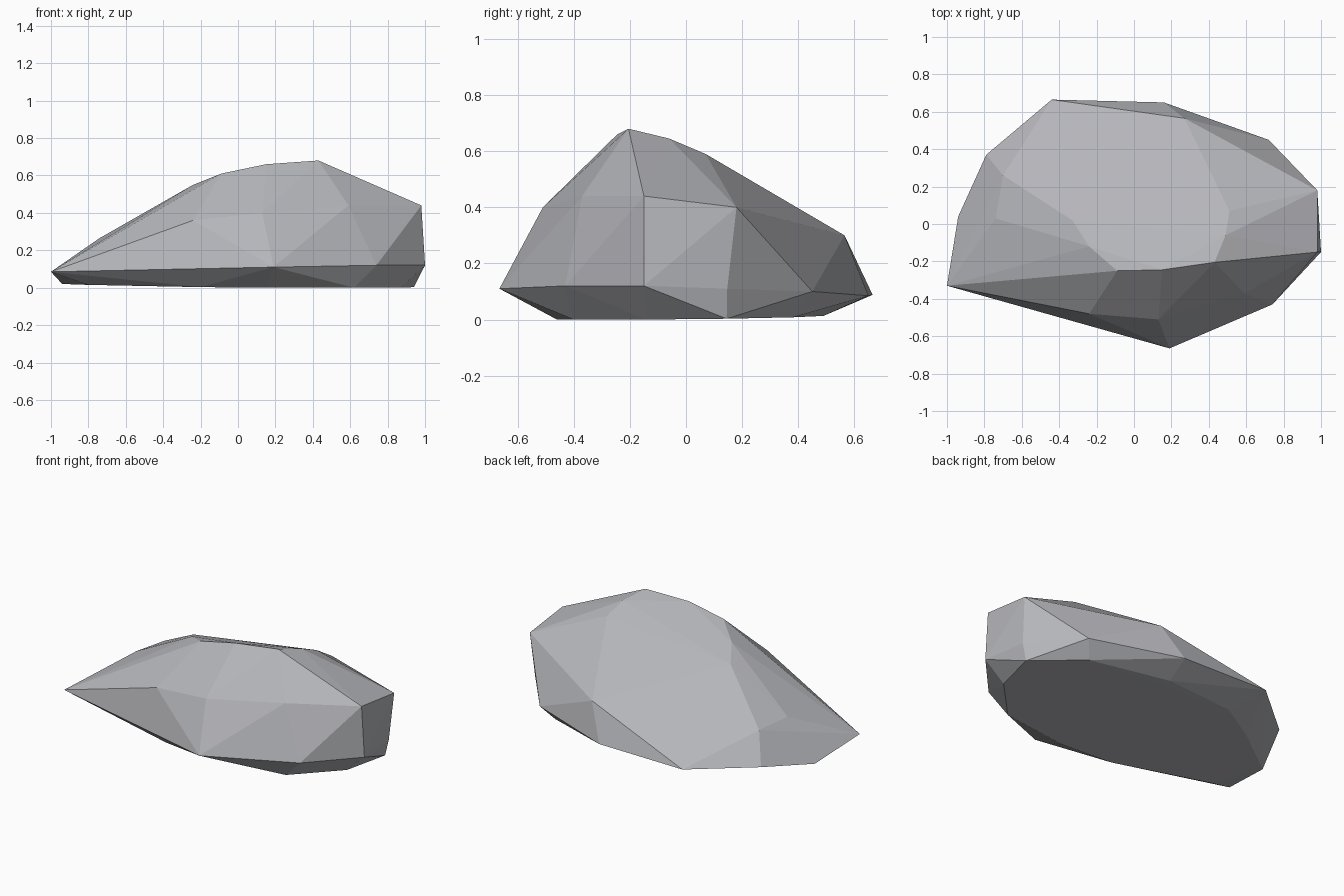
import bpy, bmesh

# Guide points of the boulder, in four rough rings from the ground up
base_ring = [(-0.94, 0.04, 0.02), (-0.80, -0.27, 0.015), (-0.20, -0.44, 0.003), (0.15, -0.46, 0.0),
             (0.62, -0.40, 0.0), (0.87, -0.14, 0.0), (0.94, 0.145, 0.003), (0.66, 0.38, 0.008),
             (0.14, 0.49, 0.013), (-0.34, 0.45, 0.015), (-0.62, 0.28, 0.017)]
rim_ring = [(-1.0, -0.33, 0.085), (0.19, -0.665, 0.11), (0.74, -0.43, 0.12), (1.0, -0.15, 0.12),
            (0.965, 0.147, 0.11), (0.72, 0.45, 0.10), (0.16, 0.65, 0.085), (-0.44, 0.665, 0.088),
            (-0.79, 0.37, 0.084)]
shoulder_ring = [(-0.24, -0.48, 0.36), (0.13, -0.51, 0.40), (0.59, -0.37, 0.44), (0.98, -0.15, 0.44),
                 (0.98, 0.18, 0.40), (0.27, 0.565, 0.30), (-0.70, 0.26, 0.255), (-0.74, 0.03, 0.265)]
crown = [(0.43, -0.205, 0.68), (0.15, -0.245, 0.66), (-0.09, -0.25, 0.61), (-0.24, -0.12, 0.55),
         (-0.33, 0.02, 0.485), (0.51, 0.07, 0.59), (0.49, -0.06, 0.645)]

# Chiselled body: wrap the rings in a convex skin
bm = bmesh.new()
for p in base_ring + rim_ring + shoulder_ring + crown:
    bm.verts.new(p)
hull = bmesh.ops.convex_hull(bm, input=bm.verts[:])
loose = [v for v in bm.verts if not v.link_faces]
bmesh.ops.delete(bm, geom=loose, context='VERTS')
bmesh.ops.recalc_face_normals(bm, faces=bm.faces[:])

mesh = bpy.data.meshes.new("boulder")
bm.to_mesh(mesh)
bm.free()
boulder = bpy.data.objects.new("boulder", mesh)
bpy.context.collection.objects.link(boulder)

# Stone colour
stone = bpy.data.materials.new("grey stone")
stone.diffuse_color = (0.46, 0.465, 0.49, 1.0)
mesh.materials.append(stone)
